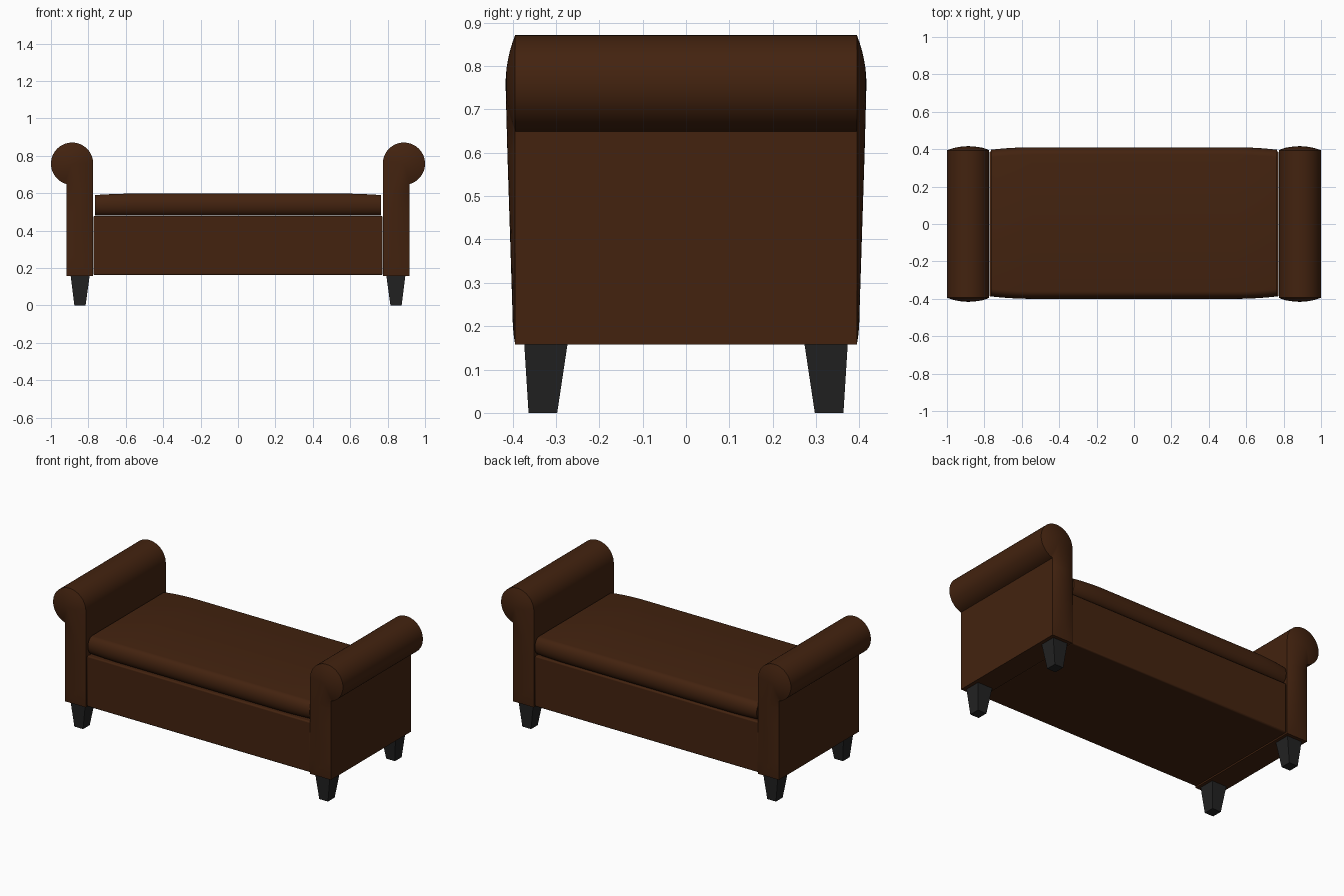
import bpy, bmesh, math

if "Cube" in bpy.data.objects:
    bpy.data.objects.remove(bpy.data.objects["Cube"])


def material(name, rgb):
    m = bpy.data.materials.new(name)
    m.diffuse_color = (*rgb, 1)
    m.use_nodes = True
    m.node_tree.nodes["Principled BSDF"].inputs["Base Color"].default_value = m.diffuse_color
    return m


BROWN = material("brown leather", (0.056, 0.0165, 0.0048))
BLACK = material("black wood", (0.016, 0.016, 0.016))


def finish(name, bm, mat, mirror=(False, False), bevel=0):
    bmesh.ops.remove_doubles(bm, verts=bm.verts, dist=0.0004)
    bmesh.ops.recalc_face_normals(bm, faces=bm.faces)
    me = bpy.data.meshes.new(name)
    bm.to_mesh(me)
    bm.free()
    me.materials.append(mat)
    me.polygons.foreach_set("use_smooth", [True] * len(me.polygons))
    me.set_sharp_from_angle(angle=math.radians(35))
    ob = bpy.data.objects.new(name, me)
    bpy.context.collection.objects.link(ob)
    if bevel:
        b = ob.modifiers.new("bevel", 'BEVEL')
        b.width, b.segments = bevel, 3
    if any(mirror):
        mod = ob.modifiers.new("mirror", 'MIRROR')
        mod.use_axis = (*mirror, False)
        mod.use_mirror_merge = False
    return ob


def loft(rings, caps=True):
    """Skin a list of closed rings of points."""
    bm = bmesh.new()
    vs = [[bm.verts.new(p) for p in r] for r in rings]
    n = len(rings[0])
    for a, b in zip(vs, vs[1:]):
        for i in range(n):
            j = (i + 1) % n
            bm.faces.new((a[i], a[j], b[j], b[i]))
    if caps:
        bm.faces.new(vs[0])
        bm.faces.new(vs[-1])
    return bm


def rect(x0, x1, y0, y1, z):
    return [(x0, y0, z), (x1, y0, z), (x1, y1, z), (x0, y1, z)]


# Rolled arm: profile points paired with the spine point each one puffs towards
CX, CZ, R = 0.887, 0.758, 0.113
XI, XO, MID = CX - R, 0.917, 0.845
heights = [0.158, 0.26, 0.38, 0.5, 0.6]
pairs = [((XO, z), (MID, max(z, 0.22))) for z in heights]
start = -math.acos((XO - CX) / R)
for i in range(37):
    a = start + (math.pi - start) * i / 36
    pairs.append(((CX + R * math.cos(a), CZ + R * math.sin(a)), (CX, CZ)))
pairs += [((XI, z), (MID, max(z, 0.22))) for z in reversed(heights)]


def arm_ring(side, t):
    ring = []
    for (px, pz), (sx, sz) in pairs:
        depth = 0.005 + 0.017 * min(1, max(0, (sz - 0.2) / 0.53))
        y = 0.394 + depth * (1 - (1 - t) ** 2)
        ring.append((px + (sx - px) * t, side * y, pz + (sz - pz) * t))
    return ring


steps = [i / 6 for i in range(7)]
rings = [arm_ring(-1, t) for t in reversed(steps)] + [arm_ring(1, t) for t in steps]
finish("rolled_arm", loft(rings, caps=False), BROWN, (True, False))

# Storage box between the arms
box = loft([rect(-0.773, 0.773, -0.388, 0.388, z) for z in (0.162, 0.478)])
finish("storage_box", box, BROWN, bevel=0.008)


# Padded lid with round front and back, swelling towards the middle
def lid_ring(x):
    f = min(1, (0.765 - abs(x)) / 0.22)
    f = f * (2 - f)
    half, top, bottom = 0.392 + 0.013 * f, 0.59 + 0.008 * f, 0.481
    r = (top - bottom) / 2
    ring = []
    for s in (1, -1):
        for i in range(13):
            a = math.pi * i / 12 - math.pi / 2
            ring.append((x, 0.005 + s * (half - 0.04 + 0.04 * math.cos(a)),
                         (top + bottom) / 2 + s * r * math.sin(a)))
    return ring


xs = [0.765 - 0.22 * i / 8 for i in range(9)]
finish("padded_lid", loft([lid_ring(x) for x in [-x for x in xs] + xs[::-1]]), BROWN)

# Tapered legs
leg = loft([rect(0.815, 0.875, 0.297, 0.363, 0), rect(0.793, 0.895, 0.273, 0.373, 0.16)])
finish("tapered_leg", leg, BLACK, (True, True))
